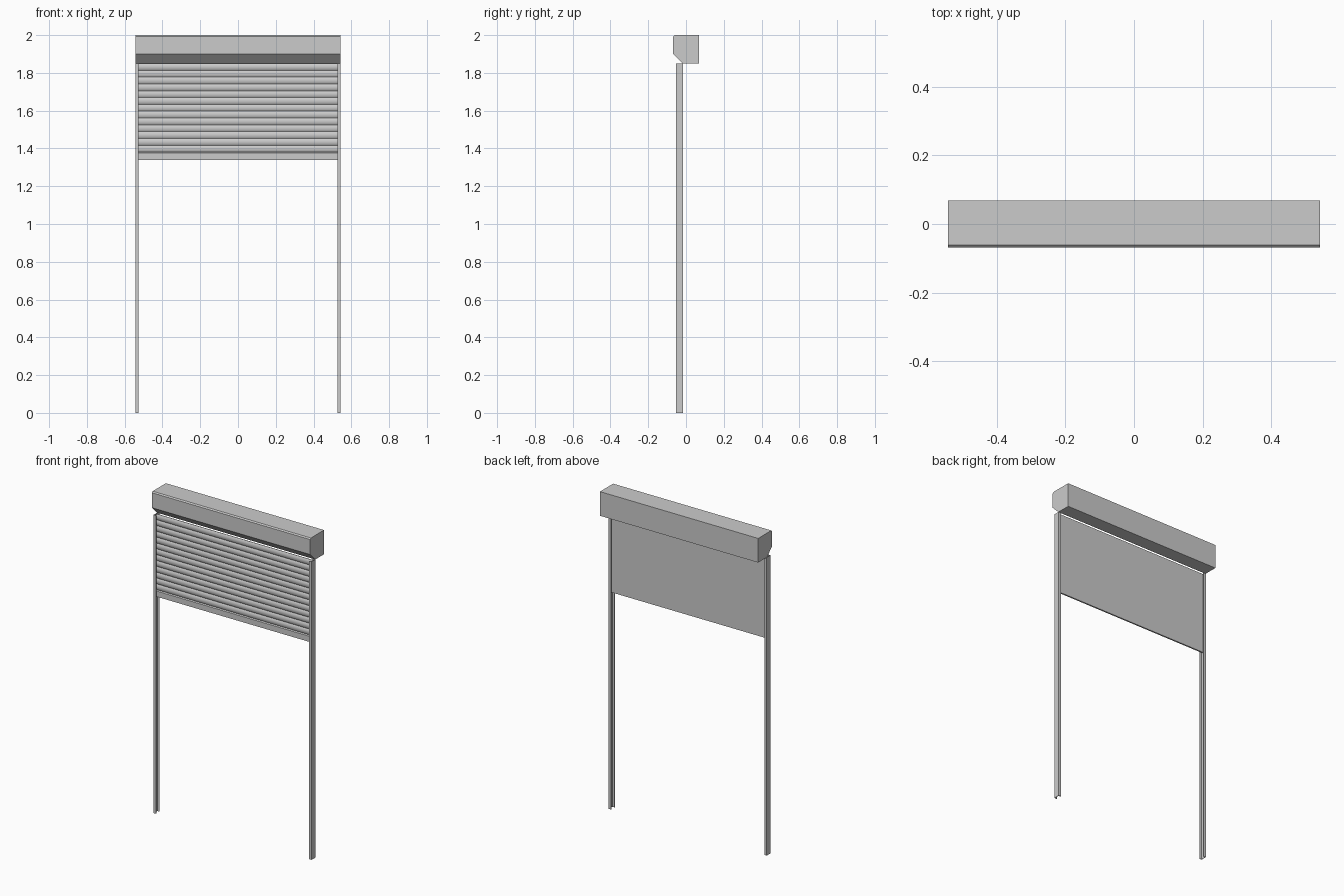
import bpy, bmesh, math

if "Cube" in bpy.data.objects:
    bpy.data.objects.remove(bpy.data.objects["Cube"])


def prism(name, profile, axis, lo, hi):
    """Extrude a closed 2D profile along x (profile = y,z) or z (profile = x,y)."""
    def pt(a, b, t):
        return (t, a, b) if axis == 'x' else (a, b, t)
    bm = bmesh.new()
    v0 = [bm.verts.new(pt(a, b, lo)) for a, b in profile]
    v1 = [bm.verts.new(pt(a, b, hi)) for a, b in profile]
    n = len(profile)
    for i in range(n):
        j = (i + 1) % n
        bm.faces.new((v0[i], v0[j], v1[j], v1[i]))
    bm.faces.new(v0)
    bm.faces.new(v1)
    bmesh.ops.recalc_face_normals(bm, faces=bm.faces)
    me = bpy.data.meshes.new(name)
    bm.to_mesh(me)
    bm.free()
    ob = bpy.data.objects.new(name, me)
    bpy.context.collection.objects.link(ob)
    return ob


# Housing box with sloped lower front and small top chamfer
prism("shutter_box", [(-0.068, 1.993), (-0.061, 2.0), (0.068, 2.0), (0.068, 1.85),
                      (-0.018, 1.85), (-0.068, 1.90)], 'x', -0.543, 0.543)

# Side guide rails: U channels open toward the curtain
W, H, T = 0.543, 0.526, 0.003
Y0, Y1 = -0.053, -0.016
for side, s in (("left", -1), ("right", 1)):
    channel = [(H, Y0), (W, Y0), (W, Y1), (H, Y1), (H, Y1 - T),
               (W - T, Y1 - T), (W - T, Y0 + T), (H, Y0 + T)]
    prism(side + "_guide_rail", [(s * x, y) for x, y in channel], 'z', 0, 1.85)

# Curtain slats: flat back, bulged front
BACK, Z0, ZTOP, COUNT = -0.030, 1.38, 1.85, 13
pitch = (ZTOP - Z0) / COUNT
front = []
for i in range(COUNT):
    for k in range(8):
        t = k / 8
        front.append((BACK - 0.003 - 0.006 * math.sin(math.pi * t) ** 0.7,
                      Z0 + (i + t) * pitch))
front.append((BACK - 0.003, ZTOP))
slats = prism("curtain_slats", front + [(BACK, ZTOP), (BACK, Z0)], 'x', -0.536, 0.536)

# Bottom bar of the curtain
prism("bottom_bar", [(BACK, 1.34), (BACK, 1.38), (BACK - 0.009, 1.375),
                     (BACK - 0.009, 1.34)], 'x', -0.536, 0.536)

bpy.context.view_layer.objects.active = slats
slats.select_set(True)
bpy.ops.object.shade_smooth_by_angle(angle=math.radians(40))
